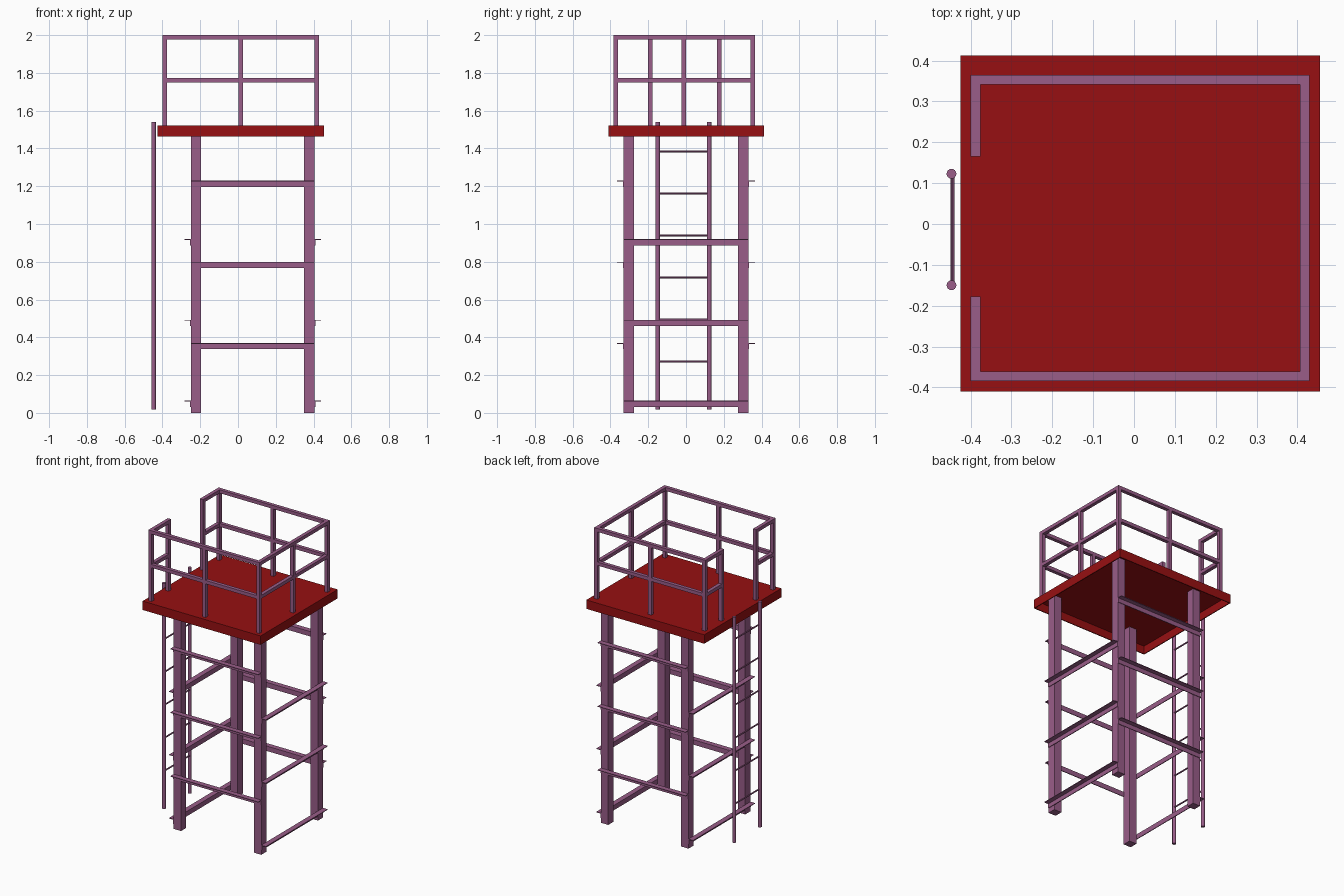
import bpy
from mathutils import Vector

if "Cube" in bpy.data.objects:
    bpy.data.objects.remove(bpy.data.objects["Cube"])


def material(name, color):
    m = bpy.data.materials.new(name)
    m.diffuse_color = (*color, 1)
    m.use_nodes = True
    m.node_tree.nodes["Principled BSDF"].inputs["Base Color"].default_value = m.diffuse_color
    return m


STEEL = material("mauve_steel", (0.32, 0.11, 0.25))
RED = material("red_deck", (0.31, 0.005, 0.006))


def box(name, lo, hi, mat=STEEL):
    lo, hi = Vector(lo), Vector(hi)
    bpy.ops.mesh.primitive_cube_add(size=1, location=(lo + hi) / 2)
    o = bpy.context.object
    o.name = name
    o.scale = hi - lo
    bpy.ops.object.transform_apply(location=False, rotation=False, scale=True)
    o.data.materials.append(mat)
    return o


def rod(name, a, b, r, sides):
    a, b = Vector(a), Vector(b)
    bpy.ops.mesh.primitive_cylinder_add(vertices=sides, radius=r, depth=(b - a).length,
                                        location=(a + b) / 2)
    o = bpy.context.object
    o.name = name
    o.rotation_euler = (b - a).to_track_quat('Z', 'Y').to_euler()
    o.data.materials.append(STEEL)
    bpy.ops.object.shade_smooth_by_angle()


# Four square legs
LX0, LX1, LY = -0.25, 0.405, 0.33
W, TOP = 0.055, 1.515
for x in (LX0, LX1 - W):
    for y in (-LY, LY - W):
        box("leg", (x, y, 0), (x + W, y + W, TOP))

# Angle-iron braces: upright web on the legs, thin flange pointing outwards
T, F, H = 0.004, 0.034, 0.033
for z in (0.37, 0.80, 1.23):
    for s in (-1, 1):
        for part, depth, z0 in (("web", T, z - H), ("flange", F, z - T)):
            ys = sorted((s * (LY - 0.001), s * (LY + depth)))
            box("cross_brace_" + part, (LX0, ys[0], z0), (LX1, ys[1], z))
for z in (0.065, 0.493, 0.92):
    for x, s in ((LX0, -1), (LX1, 1)):
        for part, depth, z0 in (("web", T, z - H), ("flange", F, z - T)):
            xs = sorted((x - s * 0.001, x + s * depth))
            box("side_brace_" + part, (xs[0], -LY, z0), (xs[1], LY, z))

# Deck: thin plate with a downturned rim, open underneath
X0, X1, Y0, Y1 = -0.425, 0.456, -0.41, 0.412
Z0, Z1, R = 1.462, 1.522, 0.006
box("deck_plate", (X0, Y0, Z1 - R), (X1, Y1, Z1), RED)
for y in (Y0, Y1 - R):
    box("deck_rim", (X0, y, Z0), (X1, y + R, Z1 - R), RED)
for x in (X0, X1 - R):
    box("deck_rim", (x, Y0 + R, Z0), (x + R, Y1 - R, Z1 - R), RED)

# Guard rail: posts, then top and middle rails with a gap at the ladder
B = 0.024
RX0, RX1, RY0, RY1 = -0.40, 0.43, -0.385, 0.365
GAP0, GAP1 = -0.178, 0.165
posts = [(x, y) for x in (RX0, 0.003, RX1 - B) for y in (RY0, RY1 - B)]
posts += [(RX0, GAP0 - B), (RX0, GAP1), (RX1 - B, -0.023)]
for x, y in posts:
    box("rail_post", (x, y, Z1), (x + B, y + B, 1.98))
for name, za, zb in (("top_rail", 1.977, 2.0), ("middle_rail", 1.75, 1.773)):
    for y in (RY0, RY1 - B):
        box(name, (RX0, y, za), (RX1, y + B, zb))
    box(name, (RX1 - B, RY0 + B, za), (RX1, RY1 - B, zb))
    box(name, (RX0, RY0 + B, za), (RX0 + B, GAP0, zb))
    box(name, (RX0, GAP1, za), (RX0 + B, RY1 - B, zb))

# Ladder
LADX, A, C = -0.447, -0.15, 0.123
for y in (A, C):
    rod("ladder_stile", (LADX, y, 0.018), (LADX, y, 1.54), 0.012, 16)
for i in range(6):
    z = 0.272 + i * 0.2225
    rod("ladder_rung", (LADX + 0.003, A, z), (LADX + 0.003, C, z), 0.005, 10)
